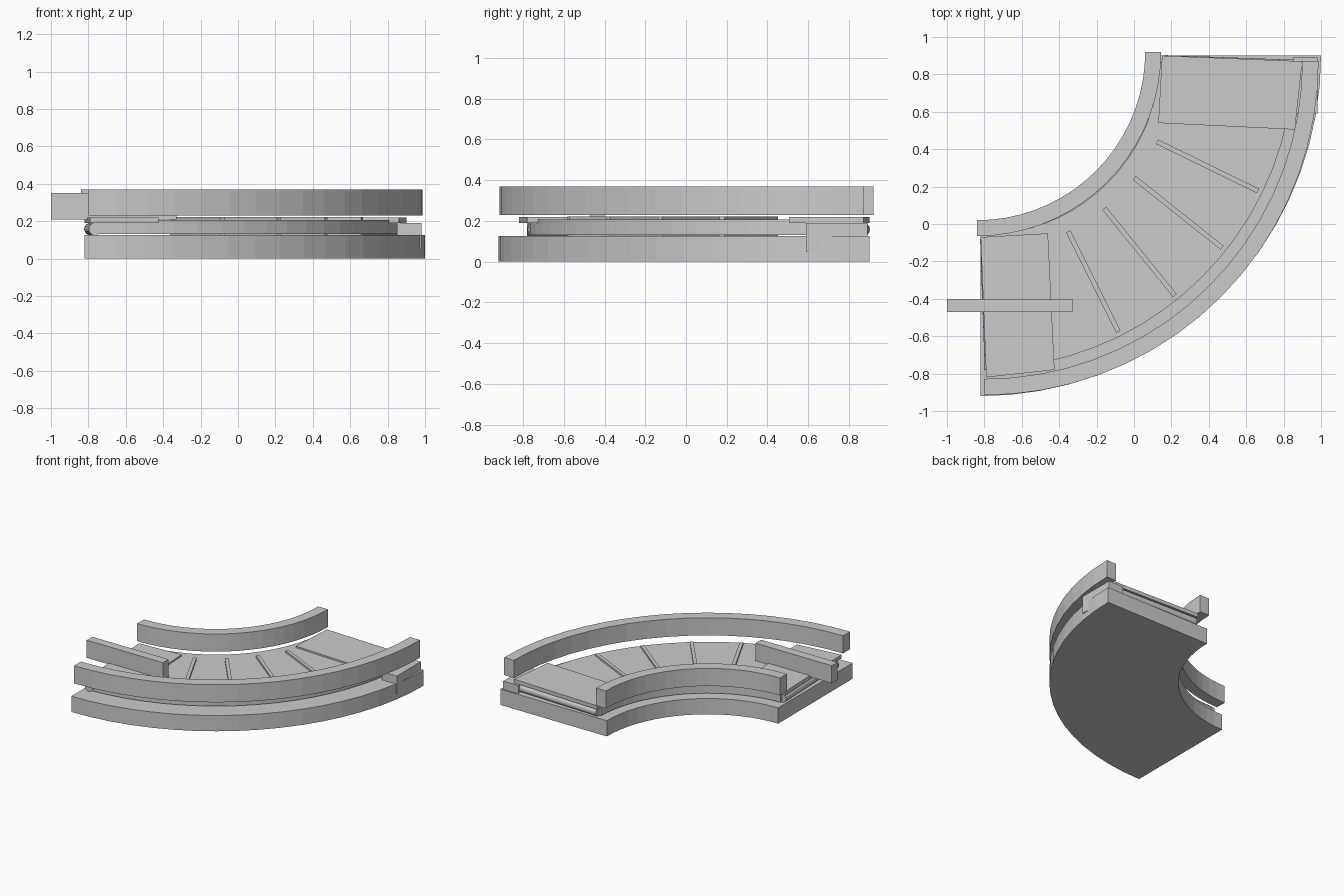
import bpy, bmesh
from math import cos, sin, radians, pi
from mathutils import Vector

if "Cube" in bpy.data.objects:
    bpy.data.objects.remove(bpy.data.objects["Cube"])

CX, CY = -0.82, 0.90   # centre of the quarter turn


def prism(name, pts, z0, z1):
    """Extrude an xy outline from z0 to z1."""
    bm = bmesh.new()
    face = bm.faces.new([bm.verts.new((x, y, z0)) for x, y in pts])
    ext = bmesh.ops.extrude_face_region(bm, geom=[face])
    verts = [g for g in ext["geom"] if isinstance(g, bmesh.types.BMVert)]
    bmesh.ops.translate(bm, verts=verts, vec=(0, 0, z1 - z0))
    bmesh.ops.recalc_face_normals(bm, faces=bm.faces)
    me = bpy.data.meshes.new(name)
    bm.to_mesh(me)
    bm.free()
    ob = bpy.data.objects.new(name, me)
    bpy.context.collection.objects.link(ob)
    return ob


def arc_band(name, r0, r1, z0, z1, a0=0, a1=90, c=(CX, CY), n=18):
    """Curved band; angle runs clockwise from +x."""
    ang = [radians(a0 + (a1 - a0) * i / n) for i in range(n + 1)]
    pts = [(c[0] + r1 * cos(a), c[1] - r1 * sin(a)) for a in ang]
    pts += [(c[0] + r0 * cos(a), c[1] - r0 * sin(a)) for a in reversed(ang)]
    return prism(name, pts, z0, z1)


def box(name, x0, x1, y0, y1, z0, z1):
    return prism(name, [(x0, y0), (x1, y0), (x1, y1), (x0, y1)], z0, z1)


def place(u, v, swap):
    """Point at one end of the turn, or its mirror at the other end."""
    return (CX + v, CY - u) if swap else (CX + u, CY - v)


# curved base, belt and side rails
arc_band("base", 0.885, 1.82, 0.0, 0.125)
arc_band("belt", 0.96, 1.675, 0.132, 0.207, 2, 88)
arc_band("inner_rail", 0.90, 0.985, 0.23, 0.37, c=(-0.84, 0.92))
arc_band("outer_rail", 1.70, 1.787, 0.23, 0.37, c=(-0.80, 0.872))

# slats across the belt, above and below
for i in range(4):
    a = radians(26 + 12.5 * i)
    d, s = Vector((cos(a), -sin(a))), Vector((sin(a), cos(a))) * 0.013
    c = Vector((CX, CY))
    pts = [c + d * 1.05 + s, c + d * 1.65 + s, c + d * 1.65 - s, c + d * 1.05 - s]
    prism(f"top_slat_{i}", pts, 0.2, 0.222)
    prism(f"bottom_slat_{i}", pts, 0.122, 0.14)

# transfer plate and roller at both ends
for swap, side in ((False, "left"), (True, "right")):
    quad = [(0.36, 0.95), (0.395, 1.68), (0.03, 1.72), (0.0, 0.97)]
    prism(f"{side}_end_plate", [place(u, v, swap) for u, v in quad], 0.19, 0.22)
    p = Vector((*place(0.03, 0.98, swap), 0.158))
    q = Vector((*place(0.055, 1.68, swap), 0.158))
    bpy.ops.mesh.primitive_cylinder_add(vertices=16, radius=0.033,
                                        depth=(q - p).length, location=(p + q) / 2)
    ob = bpy.context.object
    ob.name = f"{side}_end_roller"
    ob.rotation_euler = (q - p).to_track_quat('Z', 'Y').to_euler()
    bpy.ops.object.shade_smooth_by_angle()

# motor housing on the outer corner, guide bar over the left end
box("motor_housing", 0.85, 0.982, 0.59, 0.89, 0.05, 0.19)
box("guide_bar", -1.0, -0.33, -0.47, -0.40, 0.21, 0.35)
